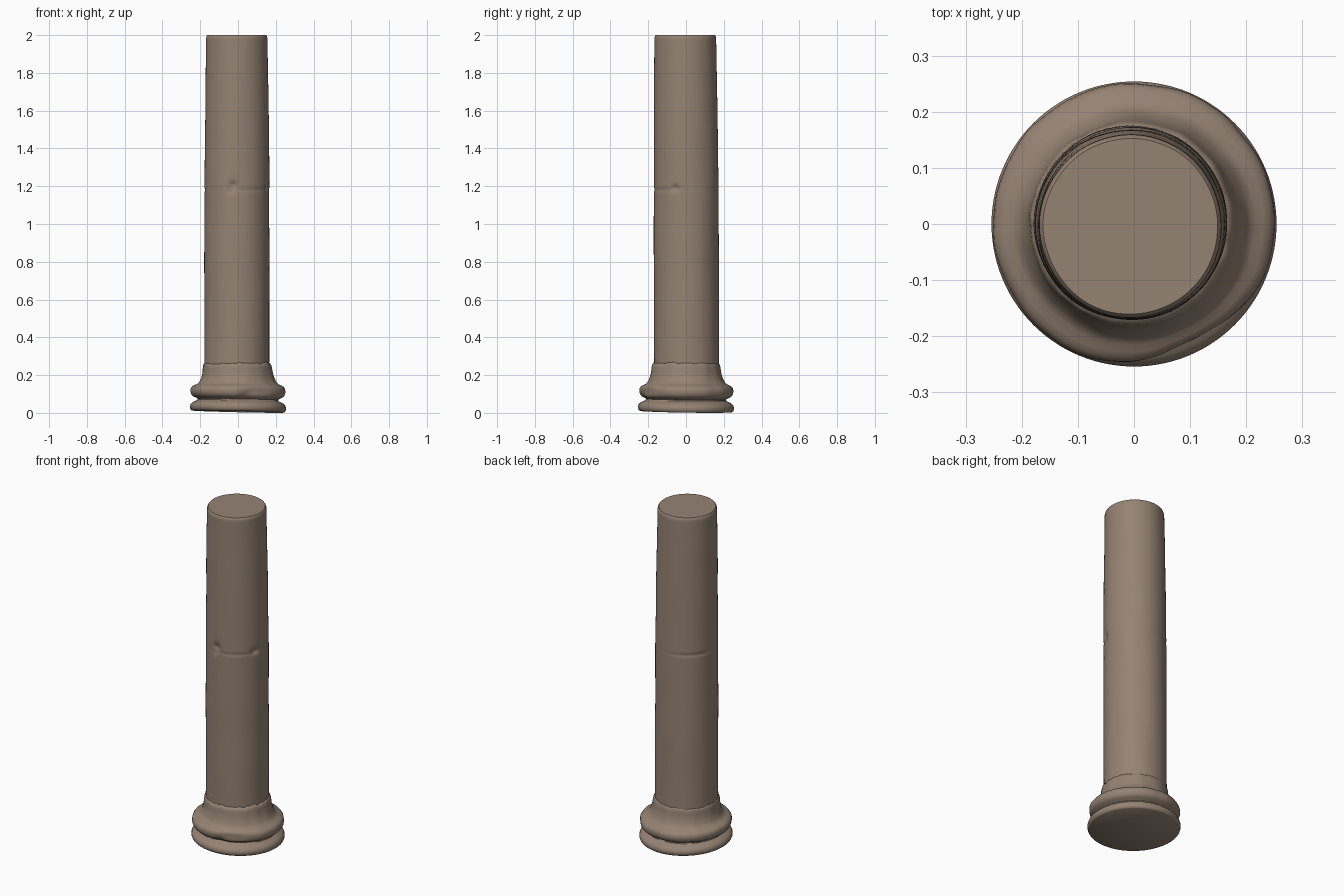
import bpy, bmesh, math
from mathutils import Vector, noise

if "Cube" in bpy.data.objects:
    bpy.data.objects.remove(bpy.data.objects["Cube"])

SEGS = 112

stone = bpy.data.materials.new("weathered_stone")
stone.diffuse_color = (0.30, 0.226, 0.173, 1)
stone.use_nodes = True
stone.node_tree.nodes["Principled BSDF"].inputs["Base Color"].default_value = stone.diffuse_color


def lerp(points, t):
    """Piecewise linear lookup in (key, value) pairs."""
    if t <= points[0][0]:
        return points[0][1]
    for (a, va), (b, vb) in zip(points, points[1:]):
        if t <= b:
            return va + (vb - va) * (t - a) / (b - a)
    return points[-1][1]


def blob(angle, z, a0, z0, wa, wz):
    """Soft bump around an angle in degrees and a height."""
    d = (math.degrees(angle) - a0 + 180) % 360 - 180
    return math.exp(-(d / wa) ** 2 - ((z - z0) / wz) ** 2)


def lathe(name, rows, shape):
    """Revolve (radius, z) rows; shape() weathers each point."""
    bm = bmesh.new()
    rings = []
    for r, z in rows:
        rings.append([bm.verts.new(shape(r, z, 2 * math.pi * i / SEGS)) for i in range(SEGS)])
    for lo, hi in zip(rings, rings[1:]):
        for i in range(SEGS):
            j = (i + 1) % SEGS
            bm.faces.new((lo[i], lo[j], hi[j], hi[i]))
    bm.faces.new(rings[0][::-1])
    bm.faces.new(rings[-1])
    mesh = bpy.data.meshes.new(name)
    bm.to_mesh(mesh)
    bm.free()
    mesh.materials.append(stone)
    obj = bpy.data.objects.new(name, mesh)
    bpy.context.collection.objects.link(obj)
    bpy.ops.object.select_all(action='DESELECT')
    obj.select_set(True)
    bpy.context.view_layer.objects.active = obj
    bpy.ops.object.shade_smooth_by_angle(angle=math.radians(40))
    return obj


# Shaft: slight taper, leaning axis, dents and a worn seam at mid height
taper = [(0.2, 0.172), (1.2, 0.1715), (1.6, 0.168), (1.97, 0.163), (1.985, 0.1625), (1.995, 0.160), (2.0, 0.156)]
heights = [0.2 + 0.04 * i for i in range(24)]
heights += [1.13 + 0.007 * i for i in range(18)]
heights += [1.28 + 0.045 * i for i in range(16)] + [1.975, 1.985, 1.995, 2.0]


def shaft_shape(r, z, a):
    r += 0.002 * noise.noise(Vector((math.cos(a) * 1.5, math.sin(a) * 1.5, z * 3)))
    r -= 0.014 * blob(a, z, -97, 1.205, 7, 0.022)
    r -= 0.006 * blob(a, z, -101, 1.17, 5, 0.015)
    r -= 0.012 * blob(a, z, -20, 1.19, 7, 0.018)
    r -= 0.003 * blob(a, z, -55, 1.18, 45, 0.008)
    r -= 0.004 * blob(a, z, 140, 1.18, 45, 0.009)
    cy = lerp([(0.3, 0.003), (1.2, 0.001), (2.0, -0.004)], z)
    return (r * math.cos(a) - 0.006, r * math.sin(a) + cy, z)


lathe("shaft", [(lerp(taper, z), z) for z in heights], shaft_shape)

# Base: lower disc, groove, upper torus and flared collar
base_rows = [
    (0.243, 0.008), (0.250, 0.012), (0.254, 0.022), (0.254, 0.032), (0.250, 0.043),
    (0.240, 0.053), (0.225, 0.060), (0.214, 0.066), (0.213, 0.072), (0.222, 0.078),
    (0.236, 0.084), (0.245, 0.093), (0.250, 0.105), (0.251, 0.117), (0.249, 0.129),
    (0.242, 0.139), (0.230, 0.146), (0.216, 0.152), (0.206, 0.160), (0.199, 0.172),
    (0.192, 0.188), (0.187, 0.205), (0.184, 0.225), (0.182, 0.242), (0.180, 0.252),
    (0.175, 0.260), (0.165, 0.266)]


def base_shape(r, z, a):
    c, s = math.cos(a), math.sin(a)
    n = noise.noise(Vector((c * 4, s * 4, z * 8)))
    if z > 0.07:
        r += 0.003 * n
        # Broken edge on the front right of the torus
        r -= 0.022 * blob(a, z, -62, 0.115, 24, 0.035)
        r -= 0.012 * blob(a, z, -82, 0.085, 7, 0.02)
    # Ragged upper rim and slightly tilted foot
    rag = max(0, (z - 0.21) / 0.05) * 0.008 * noise.noise(Vector((c * 6, s * 6, 3)))
    tilt = -(0.024 * c + 0.016 * s) * r * max(0, 1 - z / 0.2)
    z2 = max(0, z + rag + tilt)
    ox = -0.004 * max(0, (z - 0.15) / 0.11)
    return (r * c + ox, r * s, z2 if z > 0.01 else max(0, z - 0.001 + tilt))


lathe("moulded_base", base_rows, base_shape)
